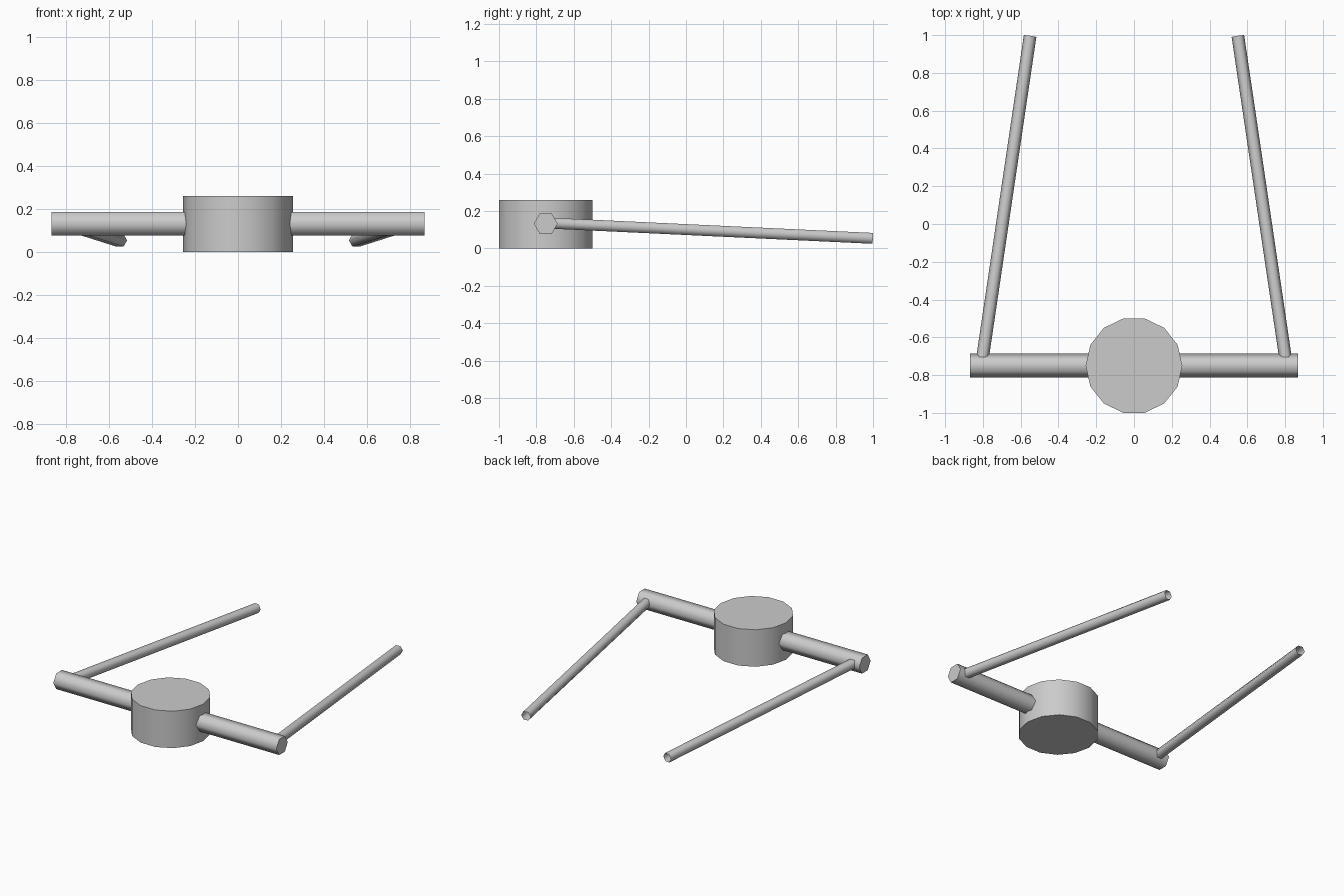
import bpy, bmesh, math
from mathutils import Vector, Matrix

if "Cube" in bpy.data.objects:
    bpy.data.objects.remove(bpy.data.objects["Cube"])

grey = bpy.data.materials.new("plain grey")
grey.diffuse_color = (0.6, 0.6, 0.6, 1)
grey.use_nodes = True
grey.node_tree.nodes["Principled BSDF"].inputs["Base Color"].default_value = grey.diffuse_color


def tube(name, start, end, radius, sides, side_axis, capped=True):
    """Prism from start to end with a corner pointing along side_axis."""
    start, end = Vector(start), Vector(end)
    w = (end - start).normalized()
    u = Vector(side_axis)
    u = (u - w * u.dot(w)).normalized()
    v = w.cross(u)
    bm = bmesh.new()
    bmesh.ops.create_cone(bm, cap_ends=capped, segments=sides, radius1=radius,
                          radius2=radius, depth=(end - start).length)
    # the primitive's first corner lies on +y
    rot = Matrix((-v, u, w)).transposed().to_4x4()
    bm.transform(Matrix.Translation((start + end) / 2) @ rot)
    for f in bm.faces:
        f.smooth = len(f.verts) == 4
    for e in bm.edges:
        e.smooth = all(f.smooth for f in e.link_faces)
    mesh = bpy.data.meshes.new(name)
    bm.to_mesh(mesh)
    bm.free()
    mesh.materials.append(grey)
    obj = bpy.data.objects.new(name, mesh)
    bpy.context.collection.objects.link(obj)
    return obj


# Central drum
tube("drum", (0, -0.75, 0), (0, -0.75, 0.26), 0.256, 14, (1, 0, 0))

# Cross bar through the drum
tube("cross_bar", (-0.868, -0.75, 0.132), (0.868, -0.75, 0.132), 0.0635, 6, (0, 1, 0))

# Thin open-ended arms running back and inwards
for side, label in ((-1, "left"), (1, "right")):
    tube(label + "_arm", (side * 0.808, -0.75, 0.136), (side * 0.55, 0.995, 0.054),
         0.0335, 6, (1, 0, 0), capped=False)
